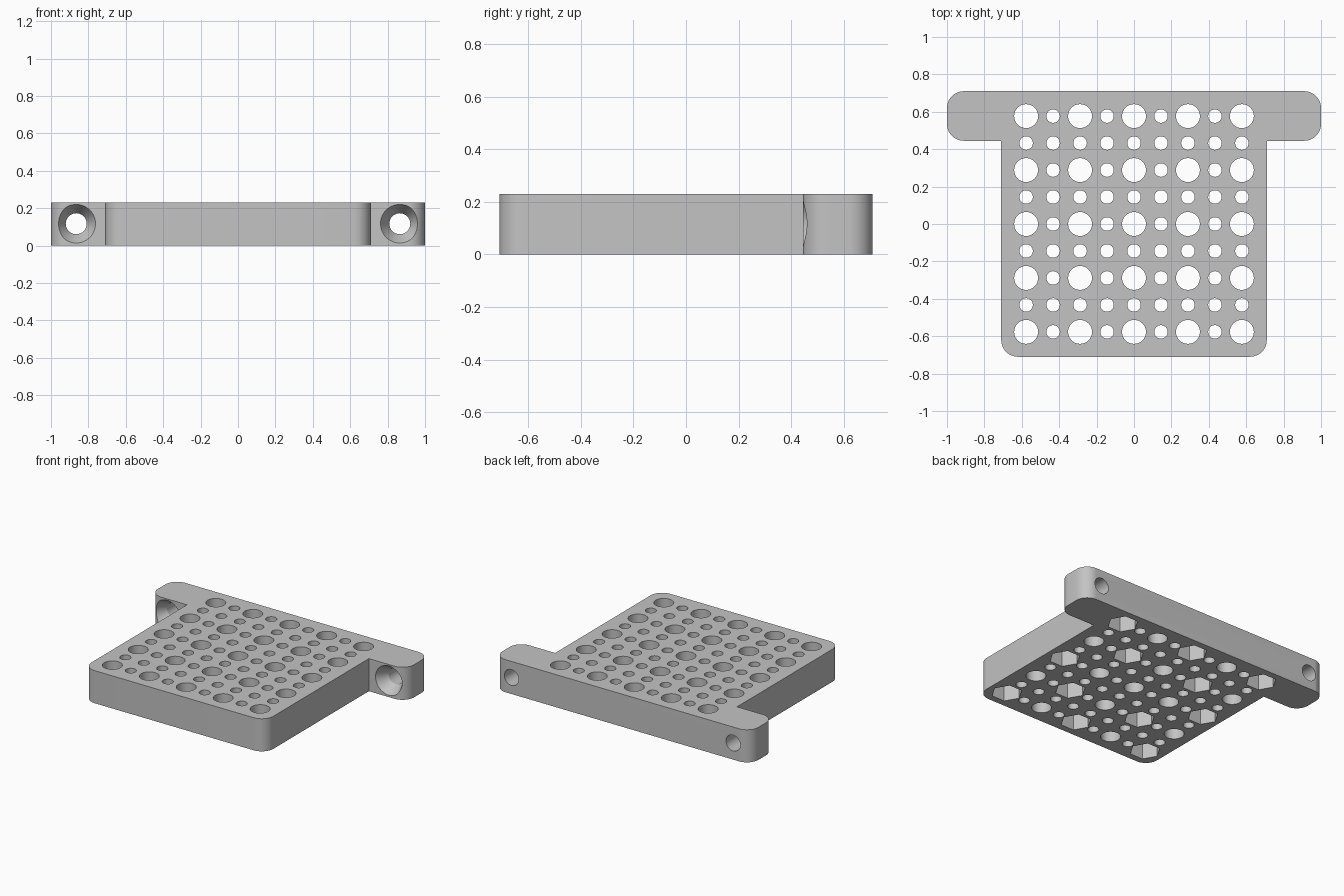
import bpy, bmesh
from math import sin, cos, pi, radians
from mathutils import Matrix, Vector

if "Cube" in bpy.data.objects:
    bpy.data.objects.remove(bpy.data.objects["Cube"], do_unlink=True)

HEIGHT = 0.23
HALF = 0.71          # half depth of the plate, half width of its body
BAR_FRONT = 0.445    # front face of the mounting bar
CORNER = 0.09
PITCH = 0.1442       # spacing of the hole grid
SCREW_X, SCREW_Z, SCREW_R = 0.865, 0.117, 0.056

grey = bpy.data.materials.new("light_grey")
grey.use_nodes = True
grey.diffuse_color = (0.55, 0.55, 0.55, 1)
bsdf = grey.node_tree.nodes["Principled BSDF"]
bsdf.inputs["Base Color"].default_value = grey.diffuse_color
bsdf.inputs["Roughness"].default_value = 0.7


def make_object(name, bm):
    bmesh.ops.recalc_face_normals(bm, faces=bm.faces[:])
    mesh = bpy.data.meshes.new(name)
    bm.to_mesh(mesh)
    bm.free()
    mesh.materials.append(grey)
    obj = bpy.data.objects.new(name, mesh)
    bpy.context.collection.objects.link(obj)
    return obj


def add_cone(bm, sides, front_r, back_r, length, matrix):
    bmesh.ops.create_cone(bm, cap_ends=True, segments=sides, radius1=front_r,
                          radius2=back_r, depth=length, matrix=matrix)


def arc(cx, cy, start):
    """Quarter circle, counter-clockwise from the start angle."""
    steps = 12
    angles = [radians(start) + pi / 2 * i / steps for i in range(steps + 1)]
    return [(cx + CORNER * cos(a), cy + CORNER * sin(a)) for a in angles]


# T-shaped plate: right half of the outline, mirrored, then extruded
inset = HALF - CORNER
right = arc(inset, -inset, -90) + [(HALF, BAR_FRONT)]
right += arc(1 - CORNER, BAR_FRONT + CORNER, -90) + arc(1 - CORNER, inset, 0)
outline = right + [(-x, y) for x, y in reversed(right)]
bm = bmesh.new()
base = bm.faces.new([bm.verts.new((x, y, 0)) for x, y in outline])
top = bmesh.ops.extrude_face_region(bm, geom=[base])
bmesh.ops.translate(bm, vec=(0, 0, HEIGHT),
                    verts=[v for v in top["geom"] if isinstance(v, bmesh.types.BMVert)])
plate = make_object("mounting_plate", bm)

# Cutters: straight bores, and the wider recesses around some of them
bores, recesses = bmesh.new(), bmesh.new()
hex_turn = Matrix.Rotation(radians(30), 4, "Z")
for i in range(-4, 5):
    for j in range(-4, 5):
        large = i % 2 == 0 and j % 2 == 0
        spot = Vector((i * PITCH, j * PITCH, 0))
        radius = 0.064 if large else 0.036
        add_cone(bores, 32, radius, radius, 1, Matrix.Translation(spot))
        # Hexagonal nut pockets under every other large hole, except the middle
        if large and (i + j) % 4 == 0 and (i, j) != (0, 0):
            add_cone(recesses, 6, 0.1, 0.1, 0.24, Matrix.Translation(spot) @ hex_turn)

# Countersunk screw holes through both ends of the bar
along_y = Matrix.Rotation(radians(-90), 4, "X")
for side in (-1, 1):
    x = side * SCREW_X
    add_cone(bores, 48, SCREW_R, SCREW_R, 0.4,
             Matrix.Translation((x, 0.6, SCREW_Z)) @ along_y)
    add_cone(recesses, 48, 0.115, 0.05, 0.11,
             Matrix.Translation((x, BAR_FRONT + 0.035, SCREW_Z)) @ along_y)

bpy.ops.object.select_all(action="DESELECT")
plate.select_set(True)
bpy.context.view_layer.objects.active = plate
for name, cutter_mesh in (("bore_cutter", bores), ("recess_cutter", recesses)):
    cutter = make_object(name, cutter_mesh)
    cutter.hide_render = True
    cut = plate.modifiers.new(name, "BOOLEAN")
    cut.operation = "DIFFERENCE"
    cut.solver = "EXACT"
    cut.object = cutter
    bpy.ops.object.modifier_apply(modifier=name)
    bpy.data.objects.remove(cutter, do_unlink=True)

bpy.ops.object.shade_smooth_by_angle(angle=radians(25))
